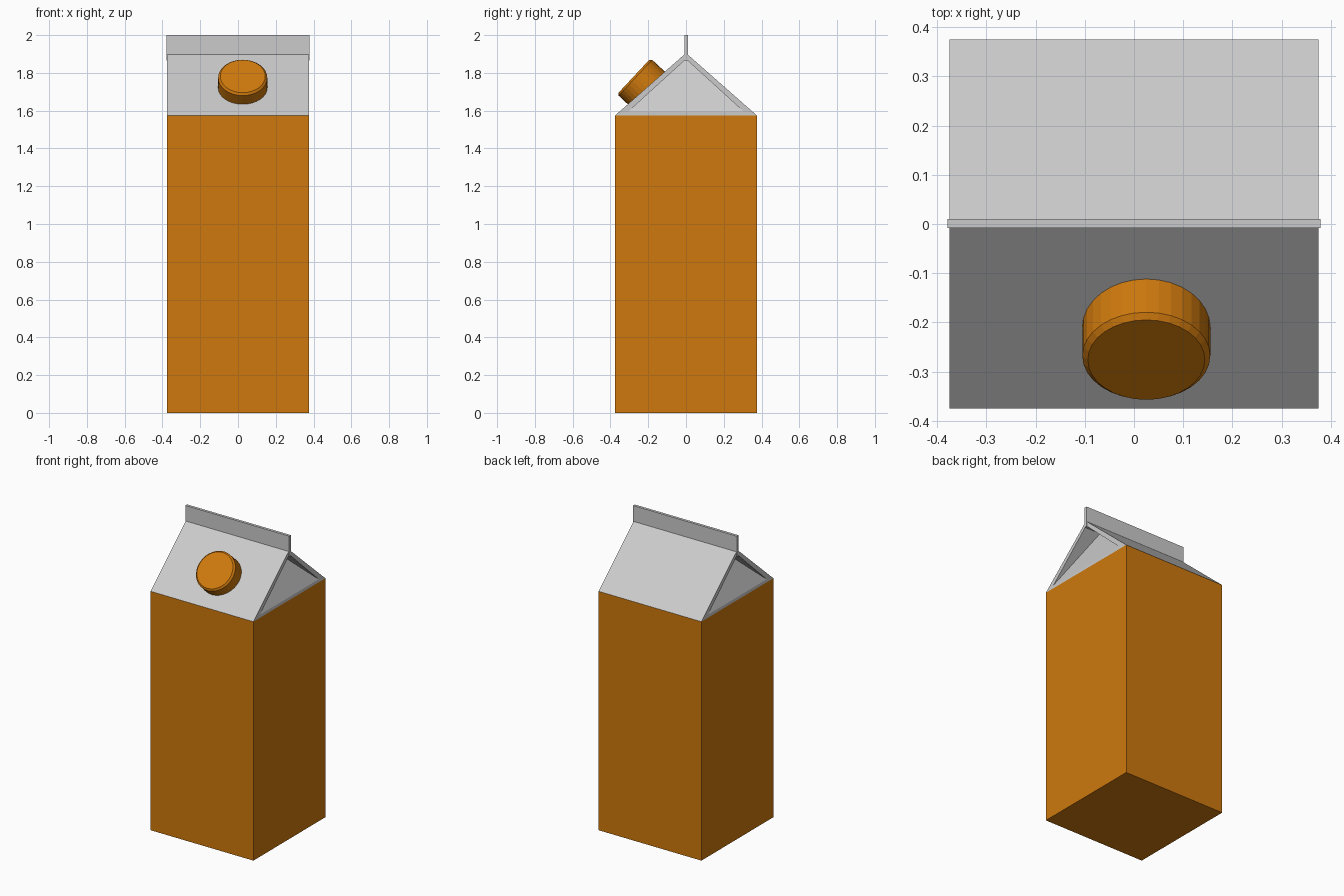
import bpy, bmesh
from math import radians, sin, cos
from mathutils import Matrix, Vector

if "Cube" in bpy.data.objects:
    bpy.data.objects.remove(bpy.data.objects["Cube"])

orange = bpy.data.materials.new("orange")
orange.diffuse_color = (0.62, 0.19, 0.004, 1)
orange.use_nodes = True
orange.node_tree.nodes["Principled BSDF"].inputs["Base Color"].default_value = orange.diffuse_color

HALF, EAVE, RIDGE = 0.375, 1.575, 1.905


def finish(name, bm, mat=None):
    bmesh.ops.recalc_face_normals(bm, faces=bm.faces)
    me = bpy.data.meshes.new(name)
    bm.to_mesh(me)
    bm.free()
    ob = bpy.data.objects.new(name, me)
    bpy.context.collection.objects.link(ob)
    if mat:
        me.materials.append(mat)
    return ob


def box(name, size, centre, mat=None):
    bm = bmesh.new()
    bmesh.ops.create_cube(bm, size=1, matrix=Matrix.Translation(centre) @ Matrix.Diagonal((*size, 1)))
    return finish(name, bm, mat)


# Carton body
box("carton_body", (2 * HALF, 2 * HALF, EAVE), (0, 0, EAVE / 2), orange)

# Gable roof whose end triangles fold inwards towards the ridge
bm = bmesh.new()
outer = [(-HALF, EAVE), (HALF, EAVE), (0, RIDGE)]
inner = [(-0.305, 1.595), (0.305, 1.595), (0, 1.873)]
rings = []
for s in (-1, 1):
    rim = [bm.verts.new((s * HALF, y, z)) for y, z in outer]
    lip = [bm.verts.new((s * HALF, y, z)) for y, z in inner]
    apex = bm.verts.new((s * (HALF - 0.12), 0, inner[2][1]))
    for i in range(3):
        j = (i + 1) % 3
        bm.faces.new((rim[i], rim[j], lip[j], lip[i]))
    bm.faces.new((lip[0], lip[1], apex))
    bm.faces.new((lip[1], lip[2], apex))
    bm.faces.new((lip[2], lip[0], apex))
    rings.append(rim)
for i in range(3):
    j = (i + 1) % 3
    bm.faces.new((rings[0][i], rings[0][j], rings[1][j], rings[1][i]))
finish("gable_roof", bm)

# Sealed fin along the ridge
box("top_fin", (0.758, 0.018, 0.135), (0, 0.001, 1.9325))

# Screw cap tilted on the front slope, with a chamfered top edge
tilt, height = radians(47), 0.14
bm = bmesh.new()
bmesh.ops.create_cone(bm, cap_ends=True, segments=32, radius1=0.13, radius2=0.13, depth=height)
rim_edges = [e for e in bm.edges if all(v.co.z > 0 for v in e.verts)]
bmesh.ops.bevel(bm, geom=rim_edges, offset=0.011, segments=1, affect='EDGES')
cap = finish("screw_cap", bm, orange)
normal = Vector((0, -sin(tilt), cos(tilt)))
cap.rotation_euler = (tilt, 0, 0)
cap.location = Vector((0.025, -0.276, 1.782)) - normal * height / 2
